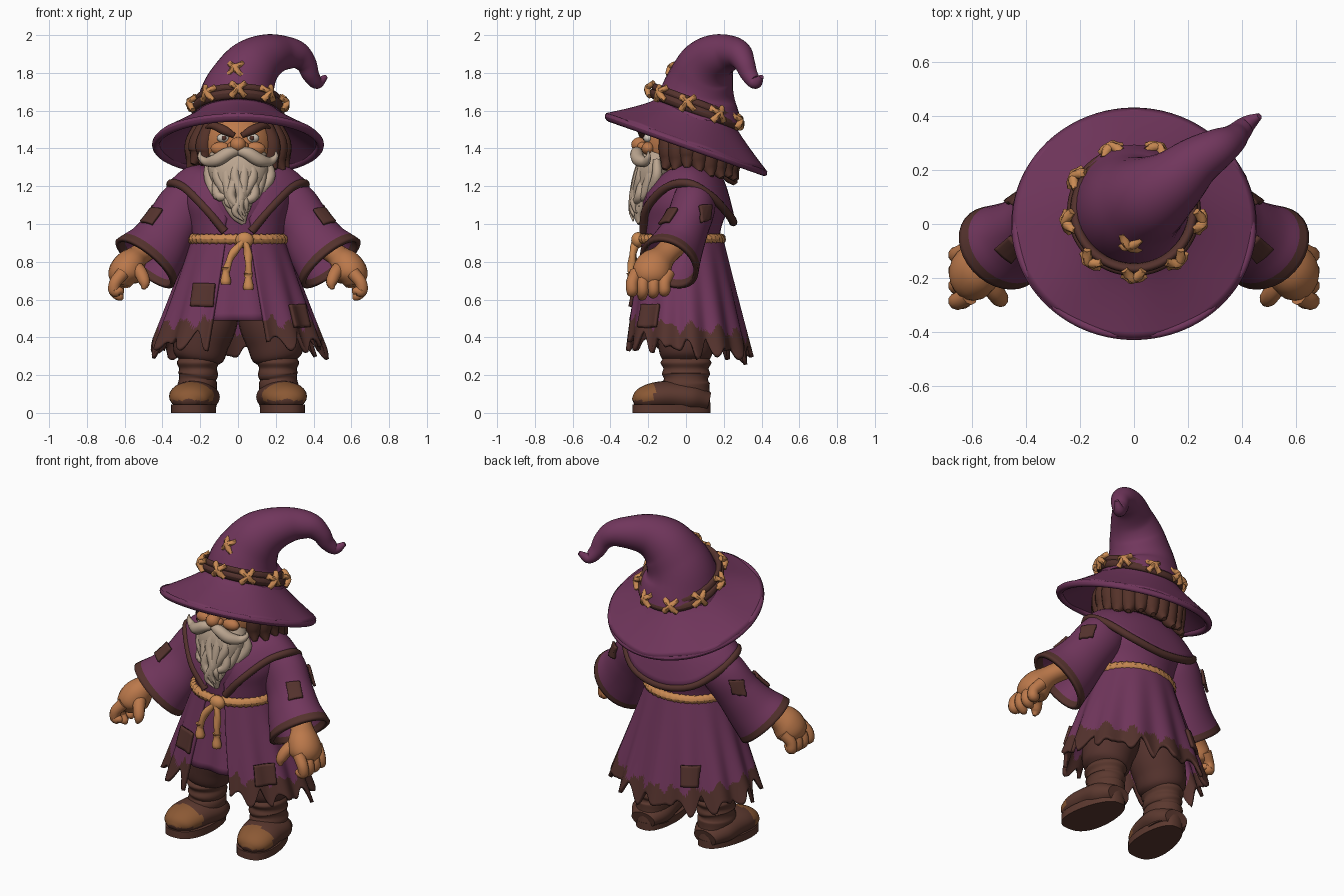
import bpy, bmesh, random
from math import sin, cos, pi, tau, atan2, radians, asin
from mathutils import Vector

random.seed(4)
if "Cube" in bpy.data.objects:
    bpy.data.objects.remove(bpy.data.objects["Cube"])


def material(name, r, g, b):
    m = bpy.data.materials.new(name)
    m.use_nodes = True
    m.diffuse_color = (r, g, b, 1)
    m.node_tree.nodes["Principled BSDF"].inputs["Base Color"].default_value = (r, g, b, 1)
    return m


PURPLE = material("plum cloth", .165, .037, .108)
BROWN = material("dark brown cloth", .088, .032, .026)
BOOT = material("boot leather", .105, .04, .028)
CAP = material("worn leather", .26, .1, .035)
SKIN = material("skin", .5, .19, .07)
ROPE = material("tan rope", .58, .25, .085)
BEARD = material("grey cream hair", .5, .38, .28)
HAIR = material("brown hair", .09, .032, .022)
EYE = material("eye white", .65, .58, .5)


def finish(name, bm, mats):
    bmesh.ops.recalc_face_normals(bm, faces=bm.faces)
    mesh = bpy.data.meshes.new(name)
    bm.to_mesh(mesh)
    bm.free()
    for m in mats:
        mesh.materials.append(m)
    mesh.polygons.foreach_set("use_smooth", [True] * len(mesh.polygons))
    mesh.set_sharp_from_angle(angle=radians(50))
    ob = bpy.data.objects.new(name, mesh)
    bpy.context.collection.objects.link(ob)
    return ob


def grid(name, f, nu, nv, *mats, rule=None, closed=True, thick=0, cap=False):
    """Skin a surface f(u, v); u runs around, v runs along."""
    bm = bmesh.new()
    cols = nu if closed else nu + 1
    vs = [[bm.verts.new(f(i / nu, j / nv)) for i in range(cols)] for j in range(nv + 1)]
    for j in range(nv):
        for i in range(nu):
            k = (i + 1) % cols
            face = bm.faces.new((vs[j][i], vs[j][k], vs[j + 1][k], vs[j + 1][i]))
            if rule:
                face.material_index = int(rule(face.calc_center_median(), (j + .5) / nv))
    if cap:
        bm.faces.new(vs[0])
        bm.faces.new(vs[-1])
    ob = finish(name, bm, mats)
    if thick:
        mod = ob.modifiers.new("thickness", "SOLIDIFY")
        mod.thickness, mod.offset = thick, 0
    return ob


def smooth_path(pts, steps):
    p = [Vector(q) for q in pts]
    p = [2 * p[0] - p[1]] + p + [2 * p[-1] - p[-2]]
    out = []
    for i in range(1, len(p) - 2):
        a, b, c, d = p[i - 1:i + 3]
        for k in range(steps):
            t = k / steps
            out.append(.5 * (2 * b + (c - a) * t + (2 * a - 5 * b + 4 * c - d) * t * t
                             + (3 * b - a - 3 * c + d) * t ** 3))
    return out + [p[-2]]


def tube(name, pts, *mats, squash=1, ref=(0, 1, 0), steps=5, sides=12, twist=0, cap=True, **kw):
    """Tube through (x, y, z, radius) points; squash scales it along ref."""
    path = smooth_path(pts, steps)
    n = len(path) - 1

    def f(u, v):
        i = round(v * n)
        t = (path[min(i + 1, n)].xyz - path[max(i - 1, 0)].xyz).normalized()
        side = Vector(ref)
        side = (side - t * side.dot(t)).normalized()
        a, r = u * tau, max(path[i].w, .003)
        if twist:
            r *= 1 + .15 * sin(2 * a + i * twist)
        return path[i].xyz + r * (side * cos(a) * squash + t.cross(side) * sin(a))
    return grid(name, f, sides, n, *mats, cap=cap, **kw)


def ball(name, loc, size, mat):
    bm = bmesh.new()
    bmesh.ops.create_uvsphere(bm, u_segments=24, v_segments=14, radius=1)
    bmesh.ops.scale(bm, vec=size, verts=bm.verts)
    bmesh.ops.translate(bm, vec=loc, verts=bm.verts)
    return finish(name, bm, [mat])


def ring(name, c, rx, ry, slope, r, rz, mat, twist=0):
    """Elliptical hoop whose height falls with y by slope."""
    def f(u, v):
        a, b = u * tau, v * tau
        k = r * (1 + .18 * sin(2 * b + twist * a)) if twist else r
        y = (ry + k * cos(b)) * sin(a)
        return (c[0] + (rx + k * cos(b)) * cos(a), c[1] + y, c[2] - slope * y + rz / r * k * sin(b))
    return grid(name, f, 120, 12, mat)


def cross(name, loc, normal, size):
    """Two crossed stitches lying on a surface."""
    n = Vector(normal).normalized()
    x = n.cross((0, 0, 1)).normalized()
    y = n.cross(x)
    for k, s in enumerate((1, -1)):
        d = (x + y * s) * size
        pts = [Vector(loc) + d * t + n * h for t, h in ((-1, -.008), (0, .018), (1, -.008))]
        tube(f"{name}_{k + 1}", [(*p, .016) for p in pts], ROPE, ref=n, sides=8, twist=1.2)


def patch(name, target, loc, normal, size):
    """Cloth square pressed onto a garment."""
    q = Vector(normal).to_track_quat('Z', 'Y')
    ob = grid(name, lambda u, v: Vector(loc) + q @ Vector(((u - .5) * size, (v - .5) * size, .03)),
              8, 8, BROWN, closed=False)
    wrap = ob.modifiers.new("press", "SHRINKWRAP")
    wrap.target, wrap.offset = target, .012
    mod = ob.modifiers.new("thickness", "SOLIDIFY")
    mod.thickness, mod.offset = .016, 0


# Hat
tube("hat_cone", [(0, .05, 1.55, .245), (0, .06, 1.67, .205), (.03, .08, 1.76, .175), (.08, .11, 1.835, .152),
                  (.15, .16, 1.885, .122), (.23, .23, 1.905, .095), (.31, .28, 1.895, .075),
                  (.36, .31, 1.85, .056), (.385, .335, 1.79, .045), (.42, .37, 1.748, .033),
                  (.465, .4, 1.78, .012)], PURPLE, sides=32, steps=6)


def brim(u, v):
    a = u * tau
    y = (.05 + .2 * sin(a)) * (1 - v) + .42 * sin(a) * v
    z = 1.58 - .16 * v ** .85 - .35 * (y - .05 * (1 - v)) + .006 * v * sin(7 * a)
    return ((.2 + .245 * v) * cos(a), y, z)


grid("hat_brim", brim, 80, 12, PURPLE, thick=.03)
ring("brim_edge", (0, 0, 1.42), .435, .41, .35, .02, .022, PURPLE)
for k, dz in enumerate((0, .035)):
    ring(f"hat_band_{k + 1}", (0, .05, 1.605 + dz), .23 - dz / 3, .225 - dz / 3, .37, .018, .026, BROWN)
for k in range(9):
    a = k * tau / 9 - pi / 2
    cross(f"band_stitch_{k + 1}", (.245 * cos(a), .05 + .238 * sin(a), 1.625 - .088 * sin(a)),
          (cos(a), sin(a), .3), .036)
cross("crown_stitch", (-.015, -.07, 1.82), (-.2, -.8, .5), .036)

# Head, hair and face
ball("head", (0, -.04, 1.42), (.19, .185, .19), SKIN)
ball("hair_cap", (0, .05, 1.43), (.235, .18, .17), HAIR)
for k in range(17):
    a = radians(-42 + k * 264 / 16)
    c, s = cos(a), sin(a)
    low = 1.3 - .08 * max(s, 0) + random.uniform(-.02, .02)
    tube(f"hair_lock_{k + 1}", [(.19 * c, .03 + .17 * s, 1.53, .04), (.235 * c, .04 + .2 * s, 1.43, .05),
                                (.235 * c, .04 + .2 * s, low + .06, .046), (.265 * c, .04 + .23 * s, low, .014)],
         HAIR, sides=10)
ball("nose", (0, -.245, 1.42), (.042, .045, .04), SKIN)
for s, side in ((1, "left"), (-1, "right")):
    ball(f"{side}_eye", (s * .078, -.2, 1.455), (.034, .025, .024), EYE)
    ball(f"{side}_pupil", (s * .074, -.222, 1.455), (.012, .008, .012), HAIR)
    ball(f"{side}_cheek", (s * .09, -.2, 1.4), (.055, .035, .035), SKIN)
    ball(f"{side}_nostril", (s * .034, -.232, 1.412), (.022, .026, .022), SKIN)
    tube(f"{side}_brow", [(s * .02, -.235, 1.468, .014), (s * .07, -.23, 1.495, .024),
                          (s * .13, -.19, 1.52, .02), (s * .17, -.15, 1.51, .006)], HAIR)
    tube(f"{side}_moustache", [(0, -.25, 1.385, .02), (s * .05, -.262, 1.375, .033), (s * .11, -.25, 1.34, .035),
                               (s * .165, -.215, 1.33, .025), (s * .2, -.2, 1.355, .014),
                               (s * .2, -.2, 1.385, .004)], BEARD)

# Beard
tube("beard", [(0, -.14, 1.37, .15), (0, -.17, 1.29, .16), (0, -.2, 1.2, .125), (0, -.225, 1.12, .085),
               (.01, -.25, 1.05, .05), (.03, -.25, 1.0, .012)], BEARD, squash=.6, sides=24)
for k in range(11):
    t = (k - 5) / 5
    x, wave, low = .15 * t, .02 * sin(k * 2.1), 1.02 + .1 * abs(t) + random.uniform(-.015, .015)
    tube(f"beard_strand_{k + 1}", [(x, -.235 + .08 * t * t, 1.34, .02), (x * 1.02 + wave, -.255 + .1 * t * t, 1.25, .028),
                                   (x * .75 - wave, -.275 + .08 * t * t, 1.15, .026),
                                   (x * .4 + wave, -.285 + .05 * t * t, low + .04, .018),
                                   (x * .3 + .03, -.28 + .05 * t * t, low - .01, .004)], BEARD, sides=8)

# Robe body
tube("robe_body", [(0, -.025, .88, .235), (0, -.02, 1.0, .255), (0, -.01, 1.1, .28), (0, .01, 1.19, .265),
                   (0, .02, 1.27, .17), (0, .02, 1.32, .1)], PURPLE, squash=.82, sides=32)

# Broad collar with piped edge
half_hem = [(.07, -.225, .96), (.17, -.21, 1.08), (.28, -.11, 1.19), (.355, .01, 1.215),
            (.33, .13, 1.15), (.2, .225, 1.05)]
half_neck = [(.05, -.2, 1.03), (.08, -.18, 1.16), (.14, -.1, 1.26), (.18, 0, 1.3), (.16, .1, 1.29), (.09, .15, 1.28)]


def full(half, middle):
    return half + [middle] + [(-x, y, z) for x, y, z in reversed(half)]


hem_line = full(half_hem, (0, .25, 1.01))
outer, inner = smooth_path(hem_line, 5), smooth_path(full(half_neck, (0, .17, 1.27)), 5)
last = len(outer) - 1


def collar(u, v):
    i = round(u * last)
    return inner[i].lerp(outer[i], v) + Vector((0, 0, .03 * sin(pi * v)))


grid("collar", collar, last, 8, PURPLE, closed=False, thick=.025)
tube("collar_piping", [(*p, .022) for p in hem_line], BROWN, ref=(0, 0, 1))


# Skirt of the robe
def skirt_point(a, z, grow=0):
    t = (.93 - z) / .6
    k = 1 + .045 * t * sin(13 * a) + grow
    return Vector(((.235 + .215 * t) * k * cos(a), -.02 + .015 * t + (.205 + .125 * t) * k * sin(a), z))


def skirt(u, v):
    gap = .27 + .1 * v
    a = -pi / 2 + gap + u * (tau - 2 * gap)
    tooth = abs((a * 5.3) % 2 - 1) * .075 + .025 * sin(23 * a)
    return skirt_point(a, .93 + (.31 + tooth - .035 * sin(a) - .93) * v)


def ragged(c, v):
    a = atan2(c.y, c.x)
    return c.z < .45 - .045 * sin(a) + .022 * sin(17 * a) + .015 * sin(31 * a)


robe_skirt = grid("robe_skirt", skirt, 200, 40, PURPLE, BROWN, rule=ragged, closed=False, thick=.02)
grid("front_panel", lambda u, v: skirt_point(-pi / 2 + (u - .5) * .8, .93 - .44 * v, -.05),
     12, 12, PURPLE, closed=False, thick=.015)
for name, a, z in (("front", -2.1, .62), ("side", -.65, .51), ("back", 2.1, .5)):
    patch(f"{name}_skirt_patch", robe_skirt, skirt_point(a, z, .05), (cos(a), sin(a), .3), .125)

# Rope belt
ring("rope_belt", (0, -.025, .92), .245, .21, 0, .024, .026, ROPE, twist=44)
ball("belt_knot", (.035, -.255, .915), (.048, .035, .042), ROPE)
for name, pts in (("short", [(.03, -.265, .91), (-.03, -.28, .84), (-.065, -.285, .75)]),
                  ("long", [(.04, -.265, .91), (.055, -.285, .82), (.055, -.29, .72)])):
    tube(f"{name}_rope_end", [(*p, .02) for p in pts], ROPE, twist=1.1)
    x, y, z = pts[-1]
    tube(f"{name}_tassel", [(x, y, z + .02, .026), (x, y, z, .018), (x, y, z - .05, .028), (x, y, z - .07, .024)], ROPE)

# Arms and legs
for s, side in ((1, "left"), (-1, "right")):
    sleeve = tube(f"{side}_sleeve", [(s * .19, .04, 1.16, .1), (s * .28, .04, 1.1, .125), (s * .36, 0, .98, .13),
                                     (s * .43, -.05, .87, .155), (s * .495, -.09, .79, .185)],
                  PURPLE, BROWN, squash=.83, sides=32, steps=8, cap=False, thick=.025, rule=lambda c, v: v > .91)
    patch(f"{side}_front_sleeve_patch", sleeve, (s * .45, -.1, 1.05), (s * .7, -.6, .5), .1)
    patch(f"{side}_back_sleeve_patch", sleeve, (s * .44, .12, 1.05), (s * .7, .6, .5), .1)
    tube(f"{side}_hand", [(s * .46, -.07, .88, .06), (s * .53, -.12, .83, .06), (s * .575, -.165, .78, .085),
                          (s * .605, -.19, .72, .085), (s * .61, -.2, .67, .04)],
         SKIN, squash=1.15, sides=20)
    for k in range(4):
        y, drop = -.285 + .057 * k, .03 * abs(k - 1.3)
        tube(f"{side}_finger_{k + 1}", [(s * .61, y + .02, .74, .036), (s * .65, y, .69, .033),
                                        (s * .655, y, .645, .031), (s * .625, y - .005, .605 + drop, .024),
                                        (s * .61, y - .005, .592 + drop, .008)], SKIN, sides=10)
    tube(f"{side}_thumb", [(s * .55, -.19, .78, .04), (s * .515, -.25, .74, .036), (s * .495, -.28, .69, .03),
                           (s * .5, -.29, .655, .01)], SKIN, sides=10)

    tube(f"{side}_trouser", [(s * .12, 0, .66, .14), (s * .16, 0, .5, .16), (s * .195, 0, .38, .15),
                             (s * .205, 0, .3, .135), (s * .21, 0, .265, .1)], BROWN, sides=24)
    tube(f"{side}_boot_shaft", [(s * .212, 0, .29, .1), (s * .212, 0, .265, .112), (s * .212, 0, .235, .1),
                                (s * .212, 0, .205, .106), (s * .215, 0, .18, .097), (s * .215, 0, .15, .105),
                                (s * .215, .005, .1, .1), (s * .215, .01, .03, .1)],
         BOOT, squash=1.2, sides=24)
    tube(f"{side}_boot_foot", [(s * .215, .12, .06, .05), (s * .22, .03, .08, .08), (s * .235, -.08, .09, .08),
                               (s * .25, -.17, .085, .075), (s * .258, -.24, .07, .058), (s * .26, -.277, .055, .022)],
         BOOT, CAP, squash=1.55, ref=(1, 0, 0), sides=24, rule=lambda c, v: c.y < -.165 and c.z > .065)

    def sole(u, v):
        c, n = cos(u * tau), sin(u * tau)
        k = .5 - .5 * n
        wide = (.1 + .033 * k) * (abs(c) ** .75) * (1 if c > 0 else -1)
        return (s * (.212 + .04 * k) + wide, -.077 + .207 * n, .045 * v)
    grid(f"{side}_boot_sole", sole, 40, 1, BOOT, cap=True)
